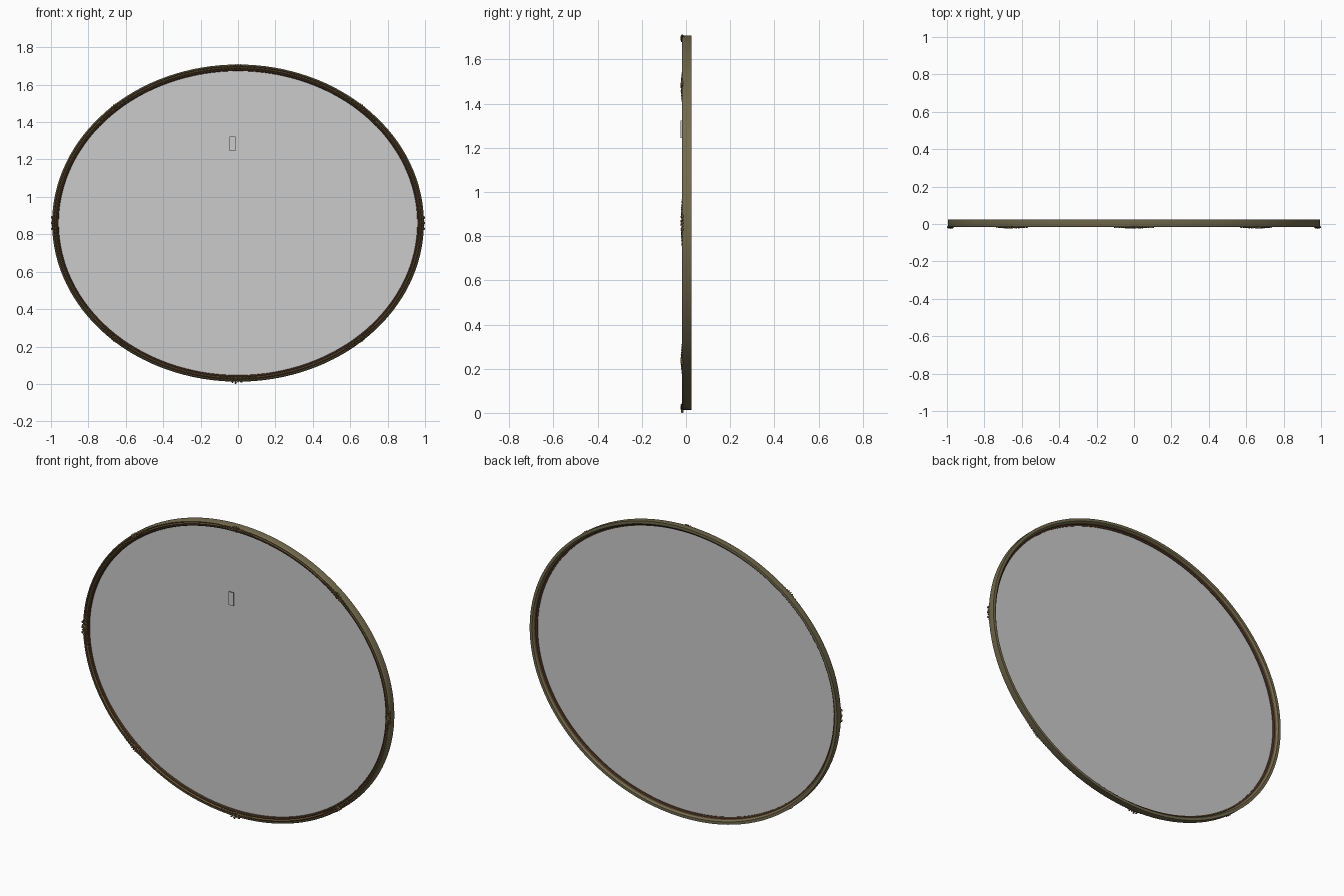
import bpy, bmesh, math
from mathutils import Vector, Matrix

if "Cube" in bpy.data.objects:
    bpy.data.objects.remove(bpy.data.objects["Cube"])

CZ, A, B, N = 0.86, 0.994, 0.848, 128


def material(name, rgb):
    m = bpy.data.materials.new(name)
    m.diffuse_color = (*rgb, 1)
    m.use_nodes = True
    m.node_tree.nodes["Principled BSDF"].inputs["Base Color"].default_value = m.diffuse_color
    return m


olive = material("aged_olive", (0.17, 0.145, 0.075))
brown = material("dark_brown", (0.085, 0.045, 0.022))
gold = material("aged_gold", (0.16, 0.10, 0.04))


def oval(t, inset, y):
    # point on the oval, moved inward along its normal
    n = Vector((math.cos(t) / A, 0, math.sin(t) / B)).normalized()
    return Vector((A * math.cos(t), y, CZ + B * math.sin(t))) - n * inset


def finish(bm, name, mats, recalc=True):
    if recalc:
        bmesh.ops.recalc_face_normals(bm, faces=bm.faces)
    me = bpy.data.meshes.new(name)
    bm.to_mesh(me)
    bm.free()
    ob = bpy.data.objects.new(name, me)
    bpy.context.collection.objects.link(ob)
    for m in mats:
        me.materials.append(m)
    return ob


def smooth(ob):
    bpy.ops.object.select_all(action='DESELECT')
    ob.select_set(True)
    bpy.context.view_layer.objects.active = ob
    bpy.ops.object.shade_smooth_by_angle(angle=math.radians(35))


# Moulded frame: closed cross-section (inset, depth, material) swept round the oval
profile = [(0.000, 0.025, 0), (0.000, -0.009, 0), (0.002, -0.014, 0),
           (0.006, -0.017, 0), (0.010, -0.015, 1), (0.012, -0.011, 1),
           (0.014, -0.014, 2), (0.018, -0.017, 2), (0.022, -0.014, 2),
           (0.024, -0.010, 1), (0.028, -0.012, 1), (0.033, -0.009, 1),
           (0.035, -0.004, 1), (0.035, 0.004, 1), (0.027, 0.006, 1),
           (0.024, 0.017, 0), (0.016, 0.025, 0)]
bm = bmesh.new()
rings = [[bm.verts.new(oval(2 * math.pi * i / N, w, y)) for w, y, _ in profile]
         for i in range(N)]
for i in range(N):
    r, s = rings[i], rings[(i + 1) % N]
    for j in range(len(profile)):
        k = (j + 1) % len(profile)
        f = bm.faces.new((r[j], s[j], s[k], r[k]))
        f.material_index = profile[j][2]
smooth(finish(bm, "oval_frame", [olive, brown, gold]))

# Mirror glass
bm = bmesh.new()
bm.faces.new([bm.verts.new(oval(2 * math.pi * i / N, 0.03, 0.0)) for i in range(N)])
bmesh.ops.recalc_face_normals(bm, faces=bm.faces)
finish(bm, "mirror_glass", [], False)

# Small plate in front of the glass
bm = bmesh.new()
bmesh.ops.create_cube(bm, size=1, matrix=Matrix.Translation((-0.029, -0.0215, 1.284))
                      @ Matrix.Diagonal((0.032, 0.005, 0.078, 1)))
finish(bm, "small_plate", [])


def bead(bm, t, along, inset, size, tilt=0.0):
    # flattened ball at a distance along the rim from angle t
    speed = math.hypot(A * math.sin(t), B * math.cos(t))
    u = t + along / speed
    tangent = Vector((-A * math.sin(u), 0, B * math.cos(u)))
    ang = math.atan2(tangent.z, tangent.x) + tilt
    mat = (Matrix.Translation(oval(u, inset, -0.017)) @ Matrix.Rotation(-ang, 4, 'Y')
           @ Matrix.Diagonal((size[0], size[1], size[2], 1)))
    bmesh.ops.create_icosphere(bm, subdivisions=2, radius=1, matrix=mat)


def ornament(name, t, half):
    # shell in the middle with leaves and berries running out both ways
    bm = bmesh.new()
    for k in (-1, 0, 1):
        bead(bm, t, k * 0.009, 0.011, (0.004, 0.0085, 0.016), k * 0.45)
    bead(bm, t, 0, 0.025, (0.007, 0.007, 0.005))
    for s in (-1, 1):
        for q in range(5):
            d = s * half * (0.27 + 0.165 * q)
            k = 1 - 0.12 * q
            bead(bm, t, d, 0.009, (0.011 * k, 0.006 * k, 0.004), s * 0.5)
            bead(bm, t, d, 0.020, (0.011 * k, 0.0075 * k, 0.004), -s * 0.5)
            bead(bm, t, d + s * 0.008, 0.0145, (0.003, 0.007 * k, 0.003))
    smooth(finish(bm, name, [gold]))


# Ornaments at the four axes and four diagonals
for i in range(4):
    ornament("axis_ornament", i * math.pi / 2, 0.105)
for sx in (-1, 1):
    for sz in (-1, 1):
        d = math.radians(48)
        ornament("corner_ornament", math.atan2(sz * math.sin(d), sx * math.cos(d)), 0.105)

# Small drop and tips at the lower edge
bm = bmesh.new()
for x, w in ((-0.012, -0.007), (-0.03, -0.002), (0.018, -0.001)):
    bead(bm, -math.pi / 2, x, w, (0.006, 0.006, 0.005))
smooth(finish(bm, "bottom_drops", [gold]))

# Side tips
bm = bmesh.new()
for t in (0, math.pi):
    for d in (-0.03, 0, 0.03):
        bead(bm, t, d, -0.001, (0.008, 0.006, 0.005))
smooth(finish(bm, "side_tips", [gold]))
